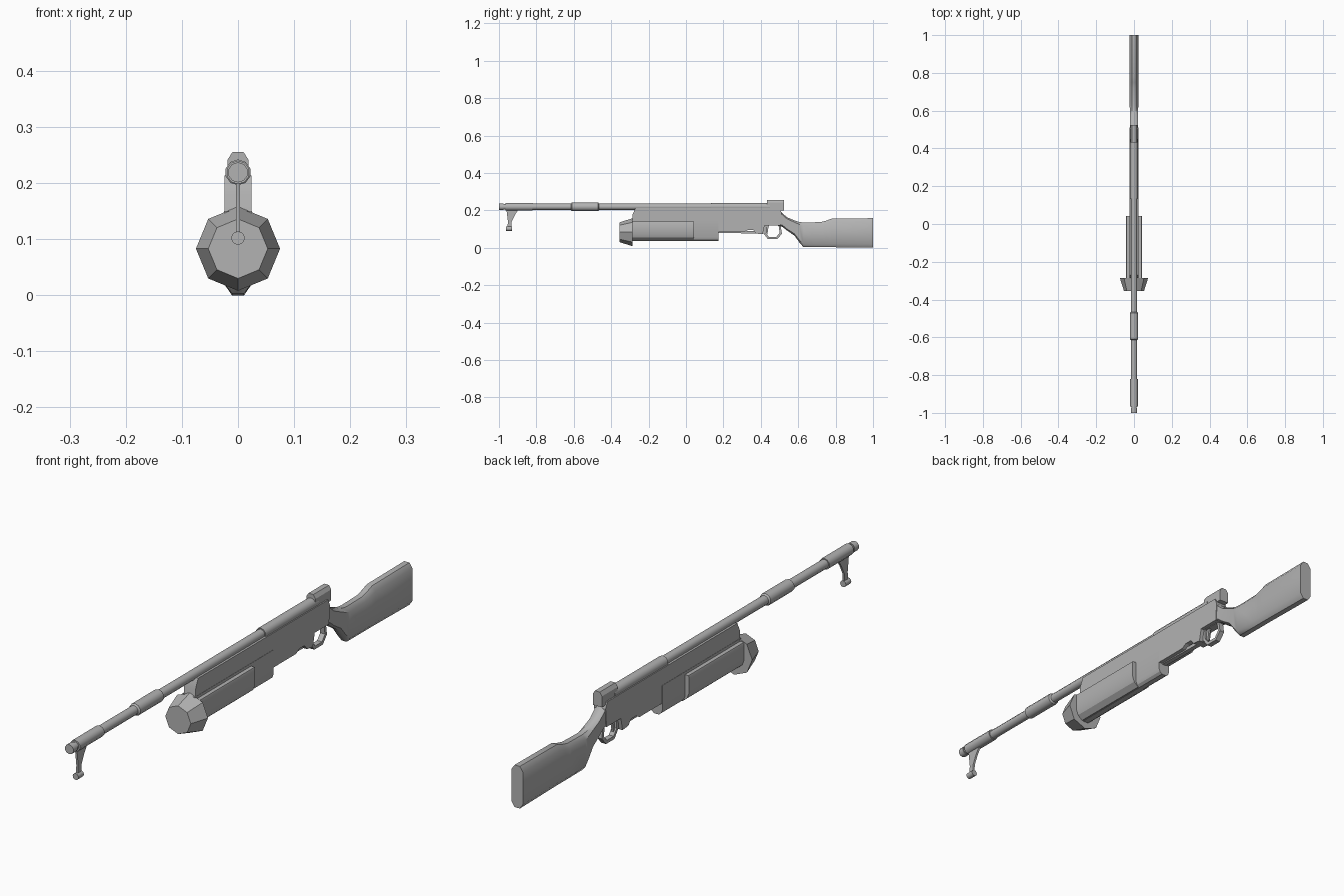
import bpy, bmesh, math

cube = bpy.data.objects.get("Cube")
if cube:
    bpy.data.objects.remove(cube, do_unlink=True)

grey = bpy.data.materials.new("gunmetal grey")
grey.use_nodes = True
COLOUR = (0.45, 0.45, 0.45, 1)
grey.diffuse_color = COLOUR
grey.node_tree.nodes["Principled BSDF"].inputs["Base Color"].default_value = COLOUR

BARREL_Z = 0.219


def loft(name, rings, smooth=25, closed=False):
    """Skin equal-length rings of points; cap the ends unless closed."""
    bm = bmesh.new()
    loops = [[bm.verts.new(p) for p in ring] for ring in rings]
    n = len(loops[0])
    pairs = list(zip(loops, loops[1:]))
    if closed:
        pairs.append((loops[-1], loops[0]))
    else:
        bm.faces.new(loops[0])
        bm.faces.new(loops[-1])
    for a, b in pairs:
        for i in range(n):
            j = (i + 1) % n
            bm.faces.new((a[i], a[j], b[j], b[i]))
    bmesh.ops.recalc_face_normals(bm, faces=bm.faces)
    mesh = bpy.data.meshes.new(name)
    bm.to_mesh(mesh)
    bm.free()
    mesh.materials.append(grey)
    ob = bpy.data.objects.new(name, mesh)
    bpy.context.collection.objects.link(ob)
    bpy.ops.object.select_all(action="DESELECT")
    ob.select_set(True)
    bpy.context.view_layer.objects.active = ob
    bpy.ops.object.shade_smooth_by_angle(angle=math.radians(smooth))
    return ob


def turned(name, steps, z, sides=10, smooth=40):
    """Round part along y from (y, radius) steps."""
    angles = [math.tau * i / sides for i in range(sides)]
    return loft(name, [[(r * math.sin(a), y, z + r * math.cos(a)) for a in angles]
                       for y, r in steps], smooth)


def plate(name, profile, half):
    """Side profile of (y, z) points extruded across x."""
    return loft(name, [[(x, y, z) for y, z in profile] for x in (-half, half)])


def prism(name, half_section, y0, y1):
    """Mirrored (x, z) half section extruded along y."""
    section = half_section + [(-x, z) for x, z in reversed(half_section)]
    return loft(name, [[(x, y, z) for x, z in section] for y in (y0, y1)])


# Barrel with muzzle, sleeve and breech
turned("barrel", [(-1, 0.018), (-0.975, 0.018), (-0.975, 0.015), (-0.965, 0.015),
                  (-0.965, 0.021), (-0.82, 0.021), (-0.82, 0.017), (-0.615, 0.017),
                  (-0.61, 0.023), (-0.47, 0.023), (-0.465, 0.017), (0.14, 0.017)], BARREL_Z)
turned("breech_tube", [(0.135, 0.021), (0.45, 0.021)], BARREL_Z)

# Hanging blade near the muzzle with a small round foot
plate("muzzle_blade", [(-0.96, 0.205), (-0.895, 0.205), (-0.915, 0.175), (-0.932, 0.14),
                       (-0.935, 0.1), (-0.955, 0.1), (-0.952, 0.14)], 0.004)
turned("blade_foot", [(-0.962, 0.012), (-0.93, 0.012)], 0.102, 12)

# Receiver body
plate("receiver", [(-0.285, 0.08), (-0.285, 0.18), (-0.27, 0.213), (0.5, 0.213),
                   (0.51, 0.19), (0.505, 0.12), (0.42, 0.12), (0.41, 0.072),
                   (0.375, 0.076), (0.36, 0.095), (0.33, 0.095), (0.31, 0.083),
                   (0.17, 0.083)], 0.024)
plate("belly_rail", [(0.17, 0.09), (0.42, 0.09), (0.42, 0.075), (0.17, 0.08)], 0.009)

# Forward housing, wide grip panels and faceted nose
prism("lower_housing", [(0.025, 0.15), (0.025, 0.058), (0.02, 0.045), (0.01, 0.037)],
      -0.29, 0.175)
prism("grip_panel", [(0.04, 0.14), (0.042, 0.135), (0.042, 0.075), (0.034, 0.054),
                     (0.015, 0.038)], -0.29, 0.042)
turned("nose_cone", [(-0.355, 0.053), (-0.285, 0.075)], 0.083, 8, 20)

# Rear sight block
prism("rear_sight", [(0.01, 0.255), (0.019, 0.241), (0.019, 0.2)], 0.432, 0.525)

# Trigger guard loop and trigger
outer = [(0.412, 0.122), (0.416, 0.075), (0.438, 0.046), (0.488, 0.046),
         (0.513, 0.075), (0.505, 0.125)]
inner = [(0.425, 0.118), (0.425, 0.081), (0.443, 0.058), (0.483, 0.058),
         (0.501, 0.08), (0.495, 0.118)]
loft("trigger_guard", [[(x, y, z) for y, z in loop] for x, loop in
                       ((-0.01, outer), (0.01, outer), (0.01, inner), (-0.01, inner))],
     closed=True)
plate("trigger", [(0.43, 0.125), (0.445, 0.125), (0.438, 0.095), (0.436, 0.07),
                  (0.429, 0.07), (0.428, 0.095)], 0.004)

# Stock: chamfered sections given as y, bottom, top, half width
sections = [(0.49, 0.118, 0.21, 0.022), (0.515, 0.112, 0.185, 0.021),
            (0.54, 0.092, 0.163, 0.02), (0.58, 0.065, 0.146, 0.021),
            (0.605, 0.03, 0.138, 0.022), (0.628, 0.003, 0.135, 0.023),
            (0.72, 0.003, 0.137, 0.024), (0.75, 0.003, 0.145, 0.024),
            (0.78, 0.003, 0.156, 0.024), (1, 0.0, 0.158, 0.024)]
rings = []
for y, low, high, w in sections:
    c = (high - low) * 0.12
    half = [(w * 0.45, high), (w, high - c), (w, low + c), (w * 0.45, low)]
    rings.append([(x, y, z) for x, z in half] + [(-x, y, z) for x, z in reversed(half)])
loft("stock", rings, 40)
